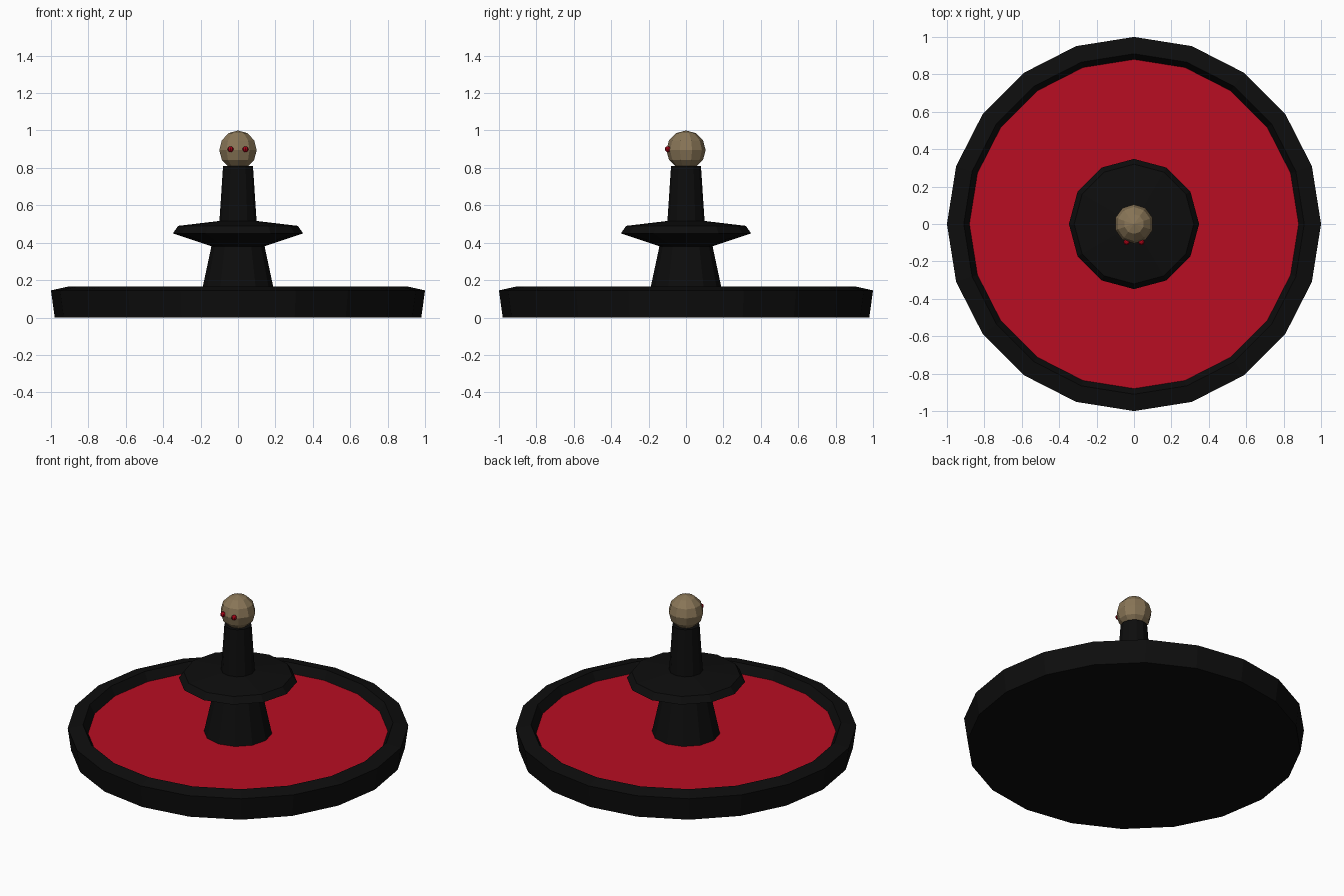
import bpy
import bmesh
import math
from mathutils import Matrix

cube = bpy.data.objects.get("Cube")
if cube:
    bpy.data.objects.remove(cube, do_unlink=True)


def material(name, rgb):
    mat = bpy.data.materials.new(name)
    mat.use_nodes = True
    mat.diffuse_color = (*rgb, 1)
    bsdf = mat.node_tree.nodes["Principled BSDF"]
    bsdf.inputs["Base Color"].default_value = (*rgb, 1)
    bsdf.inputs["Roughness"].default_value = 0.8
    return mat


def finish(bm, name, mat):
    bmesh.ops.recalc_face_normals(bm, faces=bm.faces)
    mesh = bpy.data.meshes.new(name)
    bm.to_mesh(mesh)
    bm.free()
    mesh.materials.append(mat)
    obj = bpy.data.objects.new(name, mesh)
    bpy.context.collection.objects.link(obj)
    return obj


def lathe(name, profile, sides, mat):
    """Closed faceted solid from (radius, height) points."""
    bm = bmesh.new()
    rings = []
    for r, z in profile:
        angles = [math.tau * i / sides for i in range(sides)]
        rings.append([bm.verts.new((r * math.cos(a), r * math.sin(a), z)) for a in angles])
    for low, high in zip(rings, rings[1:]):
        for i in range(sides):
            j = (i + 1) % sides
            bm.faces.new((low[i], low[j], high[j], high[i]))
    bm.faces.new(rings[0])
    bm.faces.new(rings[-1])
    return finish(bm, name, mat)


def ball(name, centre, radius, segments, rings, mat):
    bm = bmesh.new()
    bmesh.ops.create_uvsphere(bm, u_segments=segments, v_segments=rings, radius=radius,
                              matrix=Matrix.Translation(centre))
    return finish(bm, name, mat)


black = material("black", (0.004, 0.004, 0.004))
red = material("red", (0.48, 0.004, 0.016))
tan = material("tan", (0.25, 0.18, 0.095))
eye_red = material("dark red", (0.38, 0.001, 0.008))

# Dish with raised rim; its floor is red
FLOOR = 0.11
dish = lathe("dish", [(0.98, 0), (1.0, 0.145), (0.91, 0.165), (0.88, FLOOR)], 20, black)
dish.data.materials.append(red)
for face in dish.data.polygons:
    if face.normal.z > 0.99:
        face.material_index = 1

# Pedestal, flared collar and neck
lathe("pedestal", [(0.2, FLOOR), (0.14, 0.39)], 12, black)
lathe("collar", [(0.14, 0.38), (0.348, 0.45), (0.32, 0.49), (0.11, 0.515)], 12, black)
lathe("neck", [(0.1, 0.505), (0.08, 0.81)], 12, black)

# Head and eyes
ball("head", (0, 0, 0.895), 0.105, 10, 6, tan)
for side, x in (("left", 0.04), ("right", -0.04)):
    ball(side + "_eye", (x, -0.097, 0.9), 0.016, 8, 6, eye_red)
